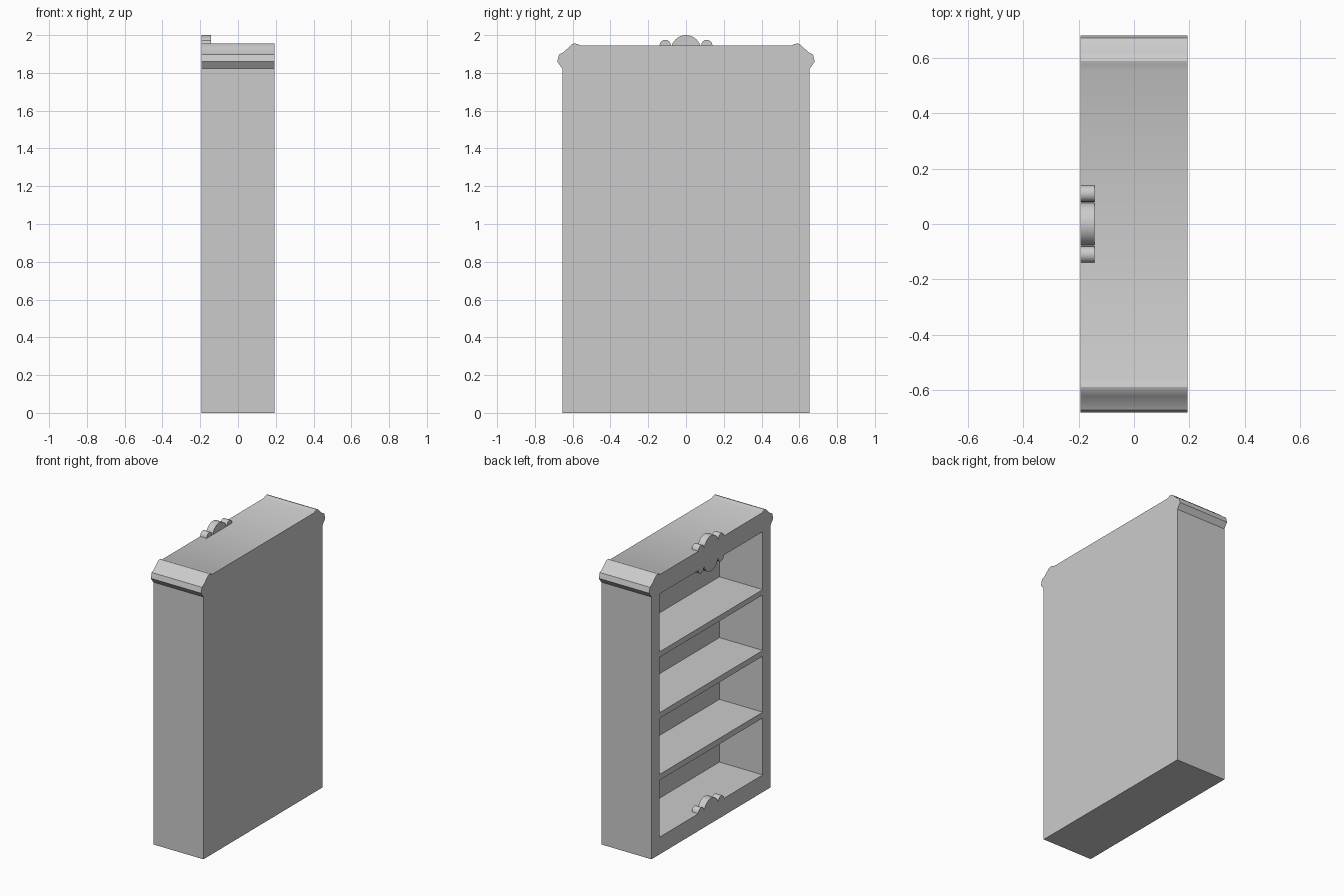
import bpy, bmesh
from math import sin, cos, pi, asin, radians

if "Cube" in bpy.data.objects:
    bpy.data.objects.remove(bpy.data.objects["Cube"])

X0, X1 = -0.193, 0.193      # open face is on -x
BACK = 0.14                 # inner face of back panel
W_IN = 0.567                # half width of the opening


def prism(name, profile, x0, x1, smooth=True):
    """Extrude a closed (y, z) profile along x."""
    bm = bmesh.new()
    face = bm.faces.new([bm.verts.new((x0, y, z)) for y, z in profile])
    ext = bmesh.ops.extrude_face_region(bm, geom=[face])
    verts = [g for g in ext["geom"] if isinstance(g, bmesh.types.BMVert)]
    bmesh.ops.translate(bm, verts=verts, vec=(x1 - x0, 0, 0))
    bmesh.ops.recalc_face_normals(bm, faces=bm.faces)
    me = bpy.data.meshes.new(name)
    bm.to_mesh(me)
    bm.free()
    ob = bpy.data.objects.new(name, me)
    bpy.context.collection.objects.link(ob)
    if smooth:
        bpy.ops.object.select_all(action='DESELECT')
        ob.select_set(True)
        bpy.context.view_layer.objects.active = ob
        bpy.ops.object.shade_smooth_by_angle(angle=radians(30))
    return ob


# Cabinet body with moulded crown ends, mirrored about y = 0
half = [(0.655, 0), (0.655, 1.823), (0.682, 1.86), (0.672, 1.897), (0.647, 1.91),
        (0.622, 1.934), (0.602, 1.952), (0.589, 1.956), (0.576, 1.953), (0.556, 1.944)]
body = prism("cabinet_body", half + [(-y, z) for y, z in reversed(half)], X0, X1)

# Four open compartments; the shelves are what remains between them
for i, (z0, z1) in enumerate([(0.12, 0.515), (0.556, 0.945), (0.985, 1.37), (1.408, 1.81)]):
    cut = prism(f"compartment_cutter_{i}",
                [(-W_IN, z0), (W_IN, z0), (W_IN, z1), (-W_IN, z1)], X0 - 0.1, BACK, False)
    cut.hide_render = True
    cut.hide_set(True)
    mod = body.modifiers.new(f"compartment_{i}", 'BOOLEAN')
    mod.operation = 'DIFFERENCE'
    mod.solver = 'EXACT'
    mod.object = cut


def scallop(name, y, r, base, height, up, n):
    """Part of a disc standing on (or hanging from) a rail edge."""
    a0 = asin((r - height) / r)
    pts = []
    for k in range(n + 1):
        a = a0 + (pi - 2 * a0) * k / n
        pts.append((y + r * cos(a), base + up * (r * sin(a) - (r - height))))
    prism(name, pts, X0, X0 + 0.05)


# Three-lobed ornaments: cabinet top, under the top rail, on the bottom rail
for label, base, up in [("crest", 1.944, 1), ("top_rail", 1.81, -1), ("bottom_rail", 0.12, 1)]:
    scallop(label + "_large_lobe", 0, 0.079, base, 0.056, up, 14)
    for s in (-1, 1):
        scallop(f"{label}_small_lobe_{'left' if s < 0 else 'right'}",
                s * 0.11, 0.03, base, 0.031, up, 8)
